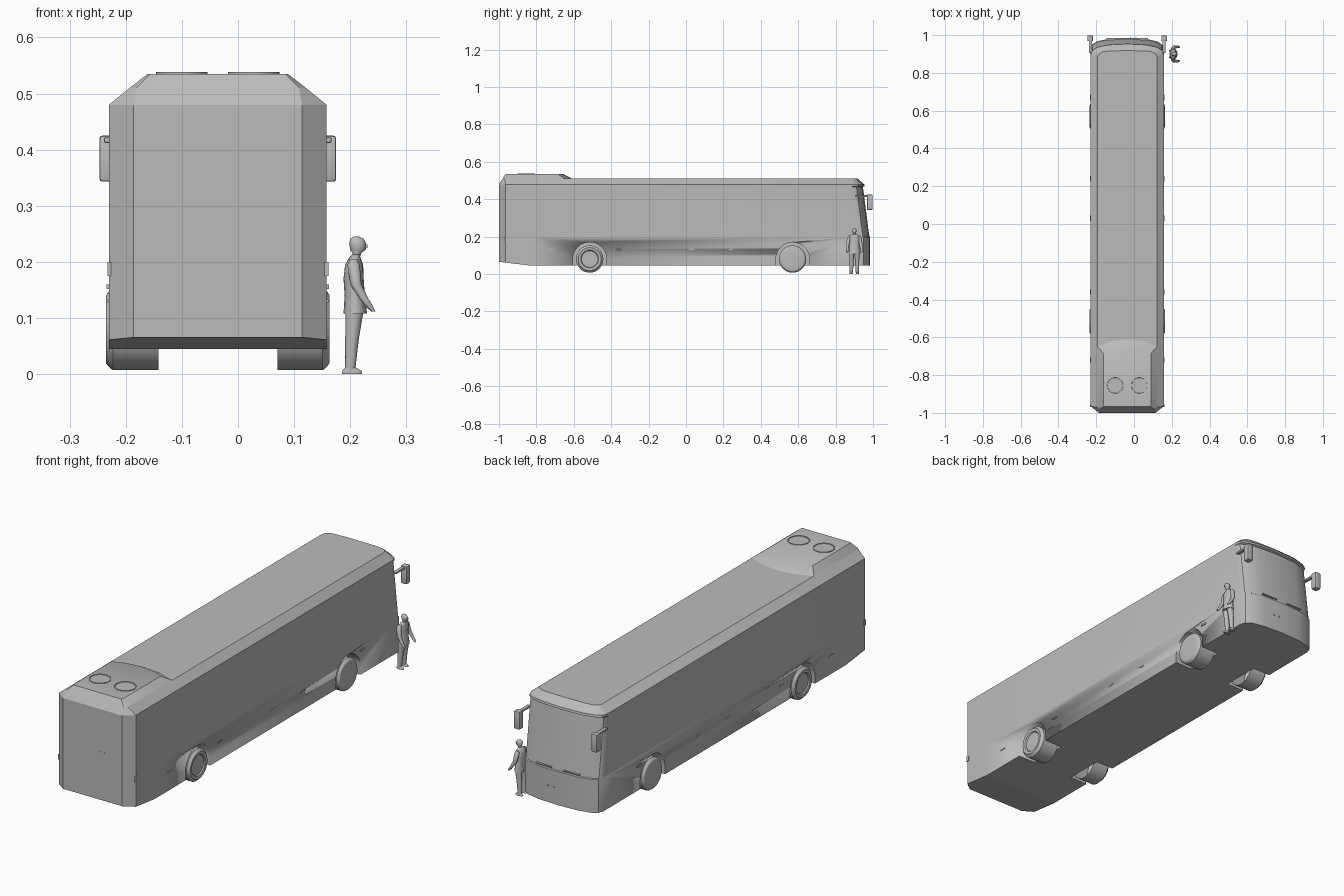
import bpy, bmesh, math
from mathutils import Vector

if "Cube" in bpy.data.objects:
    bpy.data.objects.remove(bpy.data.objects["Cube"])

CX = -0.036          # bus centre line
grey = bpy.data.materials.new("plain grey")
grey.use_nodes = True
COLOUR = (0.5, 0.5, 0.5, 1)
grey.diffuse_color = COLOUR
grey.node_tree.nodes["Principled BSDF"].inputs["Base Color"].default_value = COLOUR


def finish(bm, name, x=CX, angle=30):
    bmesh.ops.recalc_face_normals(bm, faces=bm.faces)
    mesh = bpy.data.meshes.new(name)
    bm.to_mesh(mesh)
    bm.free()
    ob = bpy.data.objects.new(name, mesh)
    bpy.context.collection.objects.link(ob)
    ob.location.x = x
    mesh.materials.append(grey)
    bpy.ops.object.select_all(action='DESELECT')
    ob.select_set(True)
    bpy.context.view_layer.objects.active = ob
    bpy.ops.object.shade_smooth_by_angle(angle=math.radians(angle))
    return ob


def loft(name, rings, start=True, end=True, x=CX, angle=30):
    """Skin a list of equal-length point rings, with optional end caps."""
    bm = bmesh.new()
    vs = [[bm.verts.new(p) for p in r] for r in rings]
    n = len(vs[0])
    for a, b in zip(vs, vs[1:]):
        for i in range(n):
            j = (i + 1) % n
            bm.faces.new((a[i], a[j], b[j], b[i]))
    if start:
        bm.faces.new(vs[0])
    if end:
        bm.faces.new(vs[-1])
    return finish(bm, name, x, angle)


def box(name, lo, hi, x=CX, bevel=0.0):
    bm = bmesh.new()
    bmesh.ops.create_cube(bm, size=1)
    lo, hi = Vector(lo), Vector(hi)
    for v in bm.verts:
        v.co = (lo + hi) / 2 + v.co * (hi - lo)
    if bevel:
        bmesh.ops.bevel(bm, geom=bm.edges[:], offset=bevel, segments=2, affect='EDGES', profile=0.5)
    return finish(bm, name, x)


def mirrored(half):
    """Close a half outline (last point on the centre line)."""
    return half + [(-x, y, z) for x, y, z in half[-2::-1]]


# Body shell: plan outline stacked upward, rear to front
plan = [(.15, -1), (.194, -.965), (.194, -.83), (.194, .925),
        (.185, .95), (.16, .967), (.1, .98), (0, .985)]
roof = [(.145, -.981), (.157, -.97), (.157, -.83), (.157, .885),
        (.148, .902), (.13, .912), (.1, .916), (0, .918)]


def level(z, lean, kick=False):
    half = []
    for i, (x, y) in enumerate(plan):
        rise = max(0, -.83 - y) * .12 if kick else 0
        half.append((x, y - (lean if i > 2 else 0), z + rise))
    return mirrored(half)


levels = [level(.045, 0, True), level(.198, 0), level(.201, .005),
          level(.466, .039), level(.47, .03), level(.48, .032),
          mirrored([(x, y, .51) for x, y in roof])]
body = loft("body_shell", levels, start=False)
bm = bmesh.new()
bm.from_mesh(body.data)
bm.verts.ensure_lookup_table()
ring = bm.verts[:len(levels[0])]
bm.faces.new(ring[2:-2])                     # flat floor
bm.faces.new(ring[-3:] + ring[:3])           # raised rear floor
bmesh.ops.recalc_face_normals(bm, faces=bm.faces)
bm.to_mesh(body.data)
bm.free()

# Rear roof pod with a bowed front slope
pod_low = [(.145, -.981), (.157, -.97), (.157, -.65), (.08, -.618), (0, -.61)]
pod_top = [(.12, -.965), (.125, -.96), (.125, -.685), (.065, -.663), (0, -.656)]
loft("roof_pod", [mirrored([(x, y, .51) for x, y in pod_low]),
                  mirrored([(x, y, .535) for x, y in pod_top])], start=False)


def disc_x(x, r, y, z, n=40):
    return [(x, y + r * math.cos(2 * math.pi * i / n), z + r * math.sin(2 * math.pi * i / n))
            for i in range(n)]


# Round fan covers on the pod
for side, s in (("left", 1), ("right", -1)):
    prof = [(.046, .535), (.046, .538), (.042, .538), (.041, .536)]
    loft(side + "_roof_fan", [[(s * .064 + r * math.cos(i * math.pi / 16),
                               -.855 + r * math.sin(i * math.pi / 16), z) for i in range(32)]
                              for r, z in prof], start=False)

# Wheels, open on the inside, and their arches
HUB = .08
rear_prof = [(.106, .073), (.187, .073), (.192, .068), (.199, .061), (.197, .048), (.192, .044)]
front_prof = [(.106, .073), (.187, .073), (.192, .069), (.197, .064), (.199, .055), (.199, .03)]
for end, wy, prof in (("rear", -.515, rear_prof), ("front", .57, front_prof)):
    for side, s in (("left", 1), ("right", -1)):
        name = end + "_" + side
        loft(name + "_wheel", [disc_x(s * x, r, wy, HUB) for x, r in prof], start=False)
        arch = [(wy + .09 * math.cos(math.pi * i / 20), HUB + .09 * math.sin(math.pi * i / 20))
                for i in range(21)] + [(wy - .09, 0), (wy + .09, 0)]
        cutter = loft(name + "_arch_cutter", [[(s * x, y, z) for y, z in arch] for x in (.104, .25)])
        cutter.hide_render = True
        cutter.hide_viewport = True
        cutter.display_type = 'WIRE'
        cut = body.modifiers.new(name + "_arch", 'BOOLEAN')
        cut.object = cutter
        cut.operation = 'DIFFERENCE'
        cut.solver = 'EXACT'

# Mirrors, side markers and wipers
for side, s in (("left", 1), ("right", -1)):
    def sided(name, lo, hi, bevel=0.0):
        box(side + name, (min(s * lo[0], s * hi[0]), *lo[1:]), (max(s * lo[0], s * hi[0]), *hi[1:]), bevel=bevel)
    sided("_mirror_head", (.181, .968, .343), (.211, .998, .425), .005)
    sided("_mirror_arm", (.186, .905, .412), (.203, .975, .422), .003)
    for i, y in enumerate((-.72, -.36, .03, .24)):
        sided("_marker_%d" % i, (.19, y - .014, .128), (.197, y + .014, .133))
    sided("_front_marker", (.19, .655, .152), (.198, .685, .16))
    sided("_rear_marker", (.185, -.968, .175), (.197, -.955, .2))
    sided("_wiper", (.03, .972, .207), (.11, .984, .21))
    sided("_sensor", (.014 if s > 0 else -.05, .98, .12), (.02 if s > 0 else -.044, .987, .124))
for i, x in enumerate((-.005, .023)):
    box("rear_sensor_%d" % i, (x - .003, -1.001, .283), (x + .003, -.998, .286), x=0)


# Standing figure, turned towards +x
def limb(name, spec, n=14):
    loft(name, [[(cx + rx * math.cos(2 * math.pi * i / n), cy + ry * math.sin(2 * math.pi * i / n), z)
                 for i in range(n)] for cx, cy, z, rx, ry in spec], x=0, angle=50)


limb("jacket", [(.209, .9, .108, .021, .031), (.208, .9, .14, .018, .027), (.206, .9, .17, .018, .027),
                (.207, .9, .195, .016, .03), (.208, .9, .206, .011, .025), (.21, .9, .213, .007, .01)])
limb("head", [(.21, .9, .205, .006, .007), (.212, .9, .216, .008, .008), (.214, .9, .222, .014, .01),
              (.213, .9, .233, .015, .012), (.212, .9, .241, .012, .009), (.211, .9, .245, .005, .004)])
box("nose", (.226, .898, .225), (.231, .902, .231), x=0)
for side, s in (("left", 1), ("right", -1)):
    limb("figure_" + side + "_leg", [(.2, .9 + s * .016, .008, .009, .009), (.203, .9 + s * .015, .06, .012, .011),
                                     (.208, .9 + s * .014, .115, .016, .014)])
    limb("figure_" + side + "_shoe", [(.203, .9 + s * .017, 0, .018, .008), (.203, .9 + s * .017, .006, .017, .008),
                                      (.2, .9 + s * .017, .012, .009, .007)])
    limb("figure_" + side + "_arm", [(.241, .9 + s * .037, .112, .004, .004), (.233, .9 + s * .038, .122, .007, .006),
                                     (.224, .9 + s * .038, .135, .008, .007), (.21, .9 + s * .035, .16, .01, .009),
                                     (.206, .9 + s * .029, .195, .011, .009), (.206, .9 + s * .024, .205, .007, .006)])
